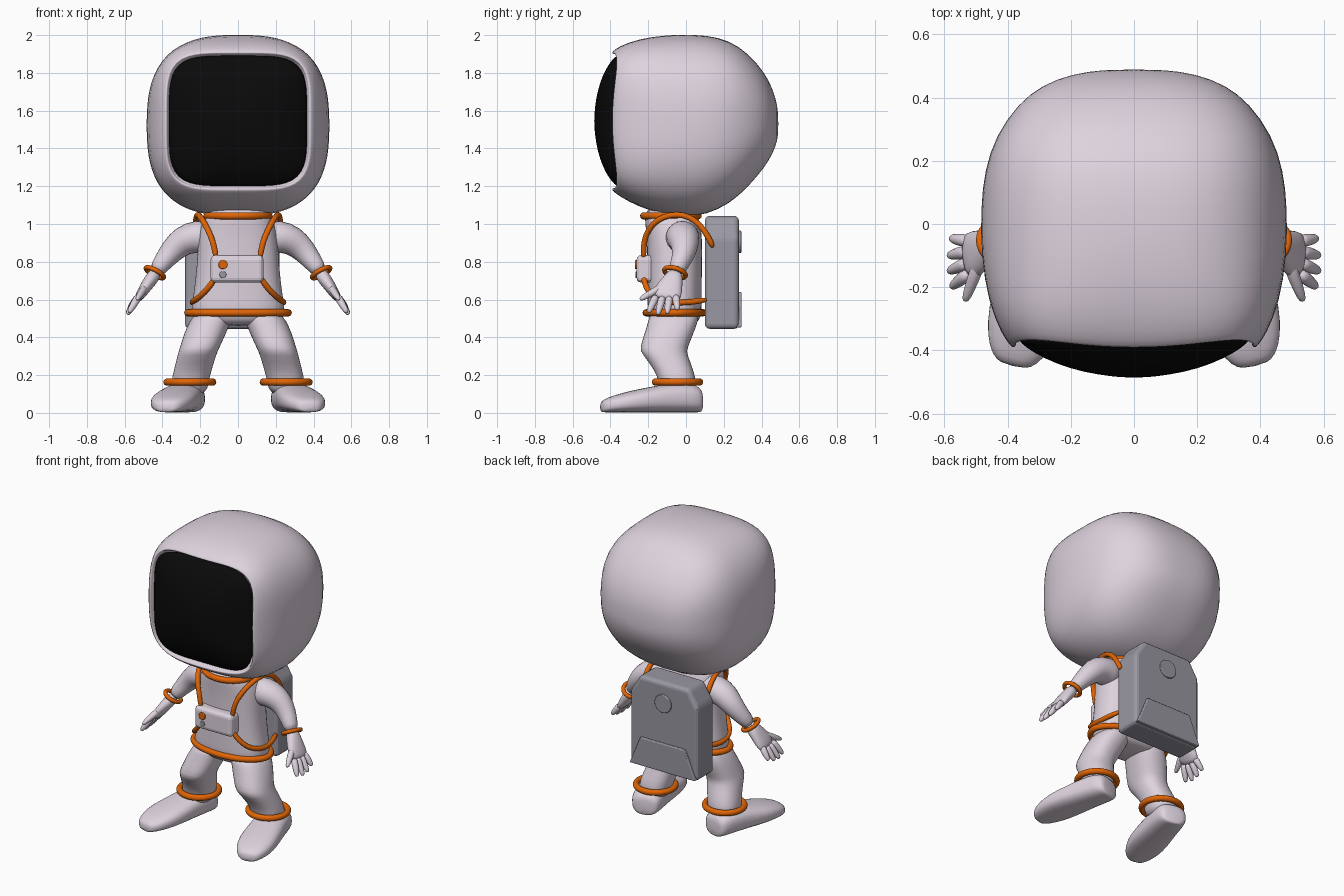
import bpy, bmesh, math
from mathutils import Vector as V

if "Cube" in bpy.data.objects:
    bpy.data.objects.remove(bpy.data.objects["Cube"])


def material(name, rgb):
    m = bpy.data.materials.new(name)
    m.diffuse_color = (*rgb, 1)
    m.use_nodes = True
    m.node_tree.nodes["Principled BSDF"].inputs["Base Color"].default_value = m.diffuse_color
    return m


WHITE = material("suit white", (0.73, 0.65, 0.73))
ORANGE = material("trim orange", (0.75, 0.13, 0.002))
GREY = material("pack grey", (0.32, 0.31, 0.36))
BLACK = material("visor black", (0.003, 0.003, 0.003))
X, Y, Z = V((1, 0, 0)), V((0, 1, 0)), V((0, 0, 1))


def finish(name, bm, mat, mirror=False, subdiv=0, bevel=0, smooth=True):
    bmesh.ops.recalc_face_normals(bm, faces=bm.faces)
    me = bpy.data.meshes.new(name)
    bm.to_mesh(me)
    bm.free()
    me.materials.append(mat)
    for p in me.polygons:
        p.use_smooth = smooth
    ob = bpy.data.objects.new(name, me)
    bpy.context.collection.objects.link(ob)
    if bevel:
        b = ob.modifiers.new("bevel", 'BEVEL')
        b.width, b.segments = bevel, 3
    if subdiv:
        ob.modifiers.new("subdiv", 'SUBSURF').levels = subdiv
        ob.modifiers["subdiv"].render_levels = subdiv
    if mirror:
        ob.modifiers.new("mirror", 'MIRROR').use_mirror_merge = False
    return ob


def ring(c, u, v, a, b, n=2, count=16):
    """Superellipse of points around c in the plane u, v."""
    pts = []
    for i in range(count):
        t = 2 * math.pi * (i + 0.5) / count
        co, si = math.cos(t), math.sin(t)
        r = (abs(co) ** n + abs(si) ** n) ** (-1 / n)
        pts.append(V(c) + u * (a * r * co) + v * (b * r * si))
    return pts


def loft(name, rings, mat, closed=False, **kw):
    bm = bmesh.new()
    rows = [[bm.verts.new(p) for p in r] for r in rings]
    n = len(rows[0])
    for k in range(len(rows) - (0 if closed else 1)):
        a, b = rows[k], rows[(k + 1) % len(rows)]
        for i in range(n):
            j = (i + 1) % n
            bm.faces.new((a[i], a[j], b[j], b[i]))
    if not closed:
        bm.faces.new(rows[0])
        bm.faces.new(rows[-1])
    return finish(name, bm, mat, **kw)


def limb(name, path, mat, hint, closed=False, count=12, n=2, **kw):
    """Sweep along points (x, y, z, half_width along hint, half_thickness)."""
    rings, m = [], len(path)
    for i, p in enumerate(path):
        prev = path[(i - 1) % m] if closed else path[max(i - 1, 0)]
        nxt = path[(i + 1) % m] if closed else path[min(i + 1, m - 1)]
        t = (V(nxt[:3]) - V(prev[:3])).normalized()
        u = (hint - t * hint.dot(t)).normalized()
        rings.append(ring(p[:3], u, t.cross(u), p[3], p[4], n, count))
    return loft(name, rings, mat, closed, **kw)


def band(name, c, a, b, r, axis=Z, **kw):
    """Orange elliptical ring around an axis."""
    axis = axis.normalized()
    u = (X - axis * axis.x).normalized()
    pts = [(*p, r, r) for p in ring(c, u, axis.cross(u), a, b, 2, 32)]
    return limb(name, pts, ORANGE, axis, closed=True, count=8, subdiv=1, **kw)


def prism(name, outline, y0, y1, mat, bevel=0):
    """Outline in x, z extruded from y0 to y1."""
    bm = bmesh.new()
    f = [bm.verts.new((x, y0, z)) for x, z in outline]
    g = [bm.verts.new((x, y1, z)) for x, z in outline]
    bm.faces.new(f)
    bm.faces.new(g)
    for i in range(len(f)):
        j = (i + 1) % len(f)
        bm.faces.new((f[i], f[j], g[j], g[i]))
    return finish(name, bm, mat, bevel=bevel, smooth=False)


def disc(x, z, r):
    return [(p.x, p.z) for p in ring((x, 0, z), X, Z, r, r, 2, 24)]


# helmet: rounded cube lofted front to back (y, half width, top, bottom, squareness)
helmet = [(-.33, .366, 1.892, 1.198, 5), (-.375, .371, 1.897, 1.193, 5),
          (-.393, .377, 1.903, 1.187, 5), (-.39, .388, 1.914, 1.176, 4.6),
          (-.35, .418, 1.943, 1.145, 4), (-.25, .460, 1.98, 1.09, 3.3),
          (-.10, .484, 2.002, 1.043, 2.8), (.05, .485, 2.003, 1.037, 2.7),
          (.17, .473, 1.99, 1.073, 2.7), (.28, .437, 1.945, 1.145, 2.7),
          (.38, .367, 1.85, 1.255, 2.6), (.44, .29, 1.76, 1.335, 2.5),
          (.475, .195, 1.67, 1.41, 2.4), (.489, .09, 1.59, 1.47, 2.2)]
helmet_rings = []
for y, w, t, b, n in helmet:
    c, h = (t + b) / 2, (t - b) / 2
    pts = ring((0, y, c), X, Z, w, h, n, 40)
    if n > 3.9:                      # the rim dips back at the visor corners
        for p in pts:
            p.y += .045 * (p.x / w * (p.z - c) / h) ** 2
    helmet_rings.append(pts)
loft("helmet", helmet_rings, WHITE, subdiv=1)

# visor: dark bulging dome
visor = [(-.33, .373, .352, 5), (-.365, .370, .349, 5), (-.392, .34, .322, 4.5),
         (-.425, .285, .275, 4), (-.457, .205, .20, 3.5), (-.477, .115, .115, 3),
         (-.486, .03, .03, 2)]
loft("visor", [ring((0, y, 1.546), X, Z, a, b, n, 40) for y, a, b, n in visor],
     BLACK, subdiv=1)

# torso (z, centre y, half width, half depth)
torso = [(.46, -.06, .15, .10), (.49, -.06, .225, .13), (.53, -.06, .255, .145),
         (.62, -.06, .235, .142), (.78, -.06, .217, .145), (.92, -.06, .212, .147),
         (1.0, -.07, .195, .145), (1.05, -.08, .165, .14), (1.09, -.08, .14, .12)]
loft("torso", [ring((0, y, z), X, Y, a, b, 2.6, 24) for z, y, a, b in torso],
     WHITE, subdiv=1)
band("neck_ring", (0, -.08, 1.043), .165, .145, .021)
band("belt", (0, -.06, .53), .268, .152, .021)

# arms, hands and cuffs
limb("arm", [(.12, -.02, .93, .09, .09), (.22, -.02, .935, .095, .092),
             (.29, -.01, .915, .085, .083), (.35, -.005, .86, .068, .068),
             (.40, -.03, .795, .052, .052), (.44, -.058, .74, .045, .042)],
     WHITE, Y, mirror=True, subdiv=1)
limb("palm", [(.43, -.052, .75, .040, .037), (.465, -.07, .70, .055, .036),
              (.50, -.095, .65, .078, .030), (.535, -.105, .595, .075, .022)],
     WHITE, Y, n=2.5, mirror=True, subdiv=1)
fingers = [((.522, -.155, .625), (.578, -.20, .53)), ((.524, -.122, .62), (.587, -.15, .52)),
           ((.524, -.087, .62), (.587, -.10, .525)), ((.52, -.055, .625), (.58, -.045, .545)),
           ((.485, -.11, .675), (.535, -.245, .60))]
for base, tip in fingers:
    b, t = V(base), V(tip)
    limb("finger", [(*b.lerp(t, k), r, r) for k, r in
                    ((0, .024), (.5, .022), (.9, .016), (1, .008))],
         WHITE, X, count=8, mirror=True, subdiv=1)
band("cuff", (.44, -.058, .742), .053, .058, .014, V((.45, -.25, -.85)), mirror=True)

# legs, boots and ankle rings
leg = [(.12, -.06, .54, .10, .13), (.145, -.066, .49, .11, .133), (.175, -.09, .42, .112, .13),
       (.205, -.12, .34, .105, .127), (.215, -.115, .315, .103, .12),
       (.24, -.062, .225, .10, .103), (.255, -.045, .165, .10, .10), (.255, -.045, .09, .09, .09)]
loft("leg", [ring(p[:3], X, Y, p[3], p[4], 2.6) for p in leg], WHITE, mirror=True, subdiv=1)
heel, along = V((.255, .08, 0)), V((.235, -.972, 0)).normalized()
side = along.cross(Z)
boot = [(0, .06, .10), (.012, .085, .135), (.06, .10, .155), (.17, .105, .155), (.27, .115, .135),
        (.38, .12, .115), (.47, .102, .09), (.525, .072, .07), (.545, .04, .05)]
loft("boot", [ring(heel + along * t + Z * (h / 2 + .003), side, Z, w, h / 2, 3.2)
              for t, w, h in boot], WHITE, mirror=True, subdiv=1)
band("ankle_ring", (.255, -.045, .163), .122, .118, .021, mirror=True)

# harness straps
strap_r = .017
limb("shoulder_strap", [(*p, strap_r, strap_r) for p in
     [(.115, -.225, .81), (.125, -.225, .88), (.145, -.215, .94), (.175, -.18, 1.0),
      (.20, -.12, 1.04), (.213, -.05, 1.053), (.22, .02, 1.04), (.228, .08, .99),
      (.23, .12, .93), (.225, .145, .87)]], ORANGE, X, count=8, mirror=True, subdiv=1)
limb("waist_strap", [(*p, strap_r, strap_r) for p in
     [(.11, -.225, .73), (.135, -.22, .69), (.175, -.20, .64), (.215, -.16, .605),
      (.24, -.10, .588), (.243, -.03, .583), (.23, .04, .588), (.20, .12, .60)]],
     ORANGE, Z, count=8, mirror=True, subdiv=1)

# chest control box with two buttons
prism("chest_box", [(-.145, .69), (.135, .69), (.135, .835), (-.145, .835)],
      -.262, -.17, WHITE, .025)
prism("orange_button", disc(-.08, .785, .024), -.270, -.25, ORANGE, .004)
prism("grey_button", disc(-.08, .732, .018), -.268, -.25, GREY, .004)

# backpack, sitting slightly off centre, with lower flap and round cap
px = -.03
prism("backpack", [(px - .25, .445), (px + .25, .445), (px + .25, .93), (px + .18, 1.043),
                   (px - .18, 1.043), (px - .25, .93)], .10, .28, GREY, .025)
prism("pack_flap", [(px - .243, .452), (px + .243, .452), (px + .165, .64), (px - .165, .64)],
      .26, .295, GREY, .006)
prism("pack_cap", disc(px, .905, .06), .26, .293, GREY, .005)
